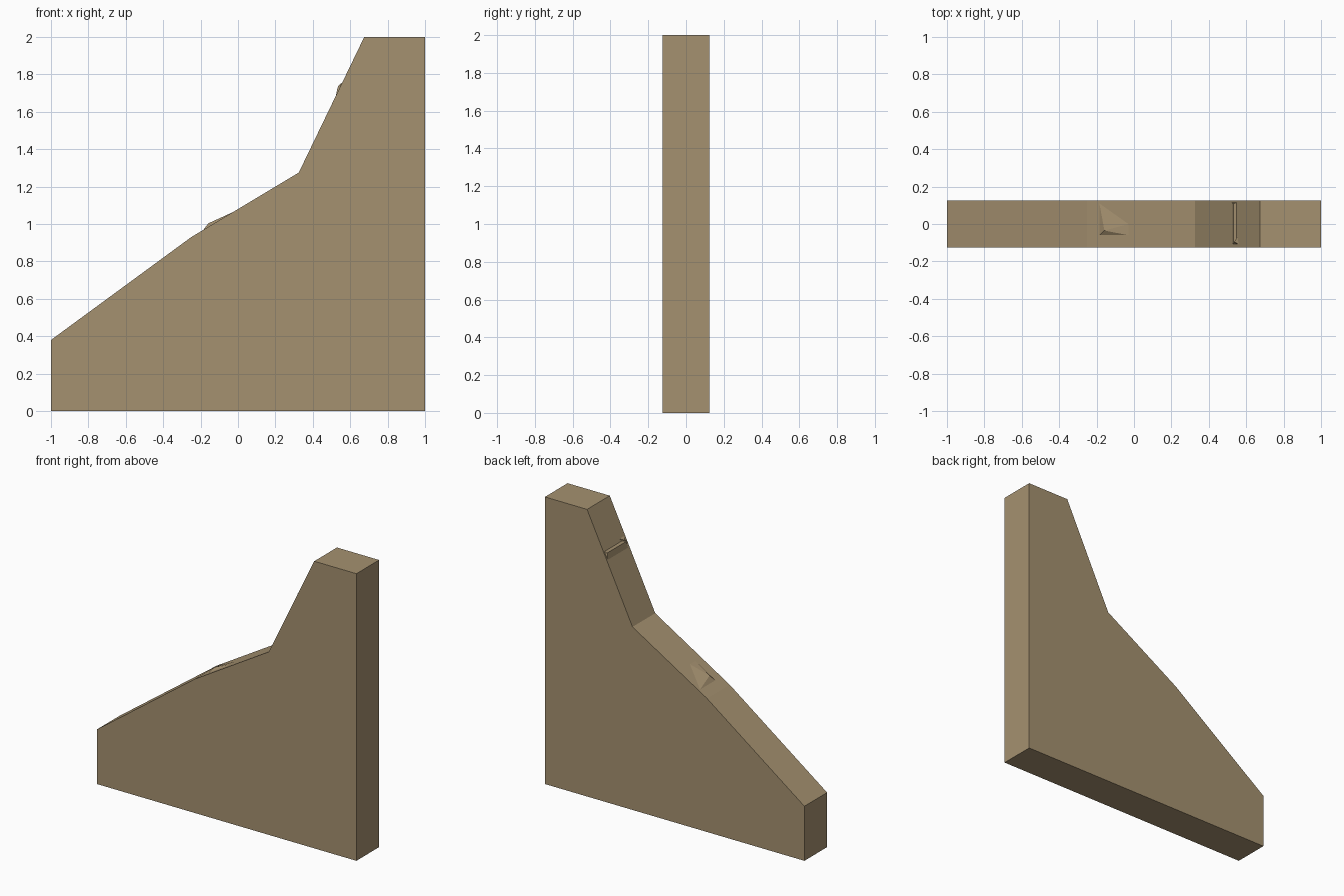
import bpy, bmesh

if "Cube" in bpy.data.objects:
    bpy.data.objects.remove(bpy.data.objects["Cube"])

# One sandstone colour
stone = bpy.data.materials.new("sandstone")
stone.diffuse_color = (0.376, 0.283, 0.162, 1.0)
stone.use_nodes = True
stone.node_tree.nodes["Principled BSDF"].inputs["Base Color"].default_value = stone.diffuse_color


def make_part(name, bm):
    bmesh.ops.recalc_face_normals(bm, faces=bm.faces)
    mesh = bpy.data.meshes.new(name)
    bm.to_mesh(mesh)
    bm.free()
    mesh.materials.append(stone)
    obj = bpy.data.objects.new(name, mesh)
    bpy.context.collection.objects.link(obj)
    return obj


def hull_part(name, points):
    bm = bmesh.new()
    for p in points:
        bm.verts.new(p)
    bmesh.ops.convex_hull(bm, input=bm.verts)
    return make_part(name, bm)


# Buttress wall: side profile extruded through its thickness
profile = [(-1, 0), (1, 0), (1, 2), (0.675, 2), (0.325, 1.275),
           (-0.25, 0.93), (-1, 0.38)]
bm = bmesh.new()
face = bm.faces.new([bm.verts.new((x, -0.125, z)) for x, z in profile])
ext = bmesh.ops.extrude_face_region(bm, geom=[face])
bmesh.ops.translate(bm, vec=(0, 0.25, 0),
                    verts=[v for v in ext["geom"] if isinstance(v, bmesh.types.BMVert)])
make_part("buttress_wall", bm)


# Height of the two slopes, used to seat the chips on them
def low_slope(x):
    return 0.93 + (x + 0.25) * 0.6


def steep_slope(x):
    return 1.275 + (x - 0.325) * 2.0714


# Raised stone chip on the middle slope
base = [(-0.185, 0.11), (-0.185, -0.06), (-0.03, -0.06), (-0.03, 0.0)]
hull_part("slope_chip",
          [(x, y, low_slope(x)) for x, y in base]
          + [(x + 0.02, y * 0.8, low_slope(x) - 0.04) for x, y in base]
          + [(-0.158, -0.035, 1.004)])

# Thin ledge chip on the steep slope, with a small hook at its front end
hull_part("steep_ledge",
          [(x, y, steep_slope(x)) for x in (0.523, 0.548) for y in (-0.108, 0.115)]
          + [(0.532, y, 1.728) for y in (-0.104, 0.108)]
          + [(0.56, y, 1.72) for y in (-0.1, 0.1)])
hull_part("ledge_hook",
          [(0.53, -0.108, steep_slope(0.53)), (0.558, -0.108, steep_slope(0.558)),
           (0.556, -0.065, steep_slope(0.556)), (0.536, -0.095, 1.738),
           (0.57, -0.09, 1.73)])
